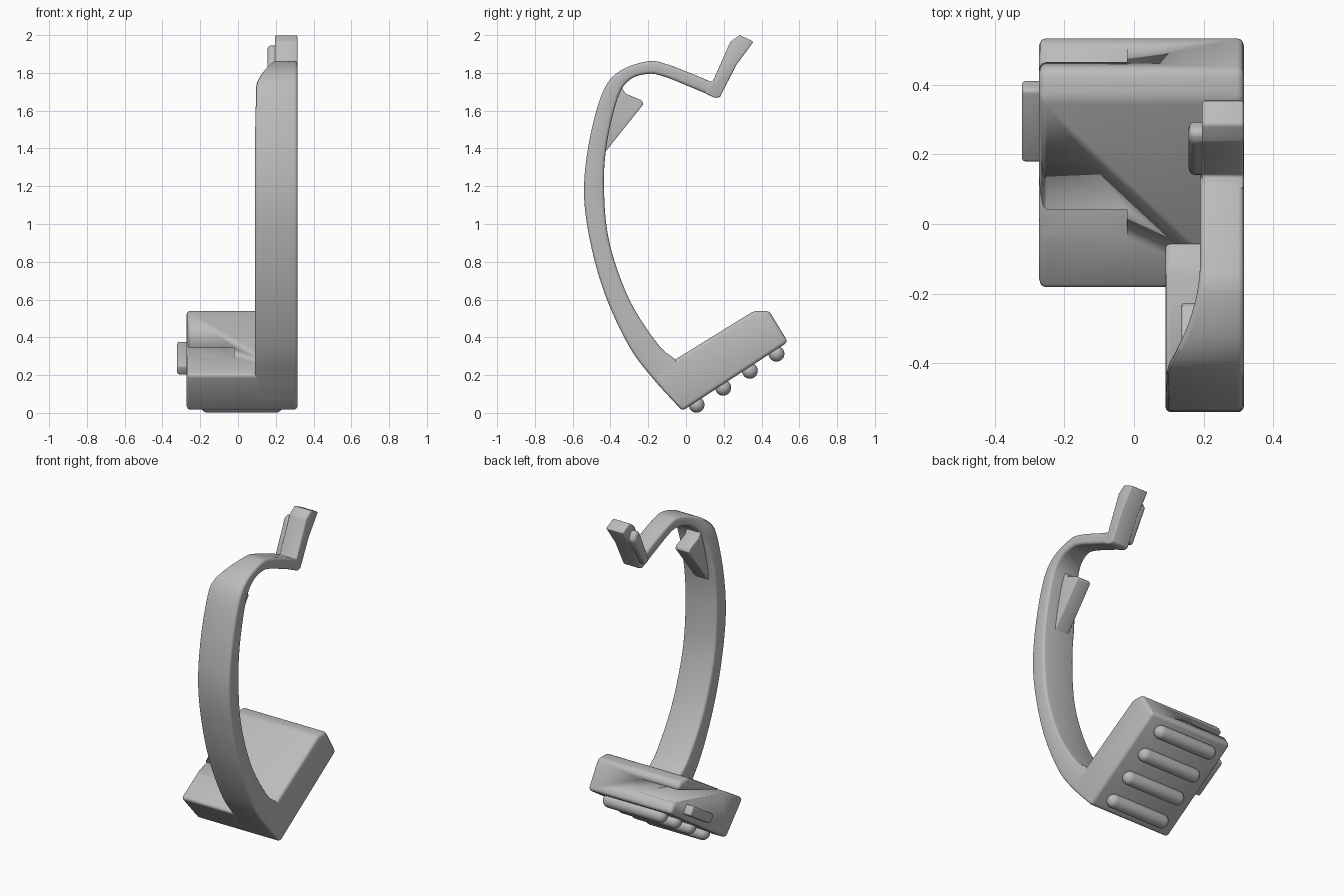
import bpy, bmesh, math
from mathutils import Vector

if "Cube" in bpy.data.objects:
    bpy.data.objects.remove(bpy.data.objects["Cube"], do_unlink=True)

grey = bpy.data.materials.new("plain grey")
grey.use_nodes = True
grey.diffuse_color = (0.5, 0.5, 0.5, 1)
grey.node_tree.nodes["Principled BSDF"].inputs["Base Color"].default_value = (0.5, 0.5, 0.5, 1)


def finish(bm, name, bevel=0.0, segments=3):
    """Turn a bmesh into a shaded object with rounded edges."""
    bmesh.ops.recalc_face_normals(bm, faces=bm.faces)
    mesh = bpy.data.meshes.new(name)
    bm.to_mesh(mesh)
    bm.free()
    mesh.materials.append(grey)
    obj = bpy.data.objects.new(name, mesh)
    bpy.context.collection.objects.link(obj)
    bpy.ops.object.select_all(action='DESELECT')
    obj.select_set(True)
    bpy.context.view_layer.objects.active = obj
    if bevel:
        mod = obj.modifiers.new("rounded edges", 'BEVEL')
        mod.width, mod.segments = bevel, segments
        mod.limit_method, mod.angle_limit = 'ANGLE', math.radians(28)
        bpy.ops.object.modifier_apply(modifier=mod.name)
    bpy.ops.object.shade_smooth_by_angle(angle=math.radians(35))
    return obj


def prism(name, profile, x0, x1, bevel=0.0):
    """Extrude a (y, z) profile from x0 to x1."""
    bm = bmesh.new()
    face = bm.faces.new([bm.verts.new((x0, y, z)) for y, z in profile])
    grown = bmesh.ops.extrude_face_region(bm, geom=[face])["geom"]
    moved = [v for v in grown if isinstance(v, bmesh.types.BMVert)]
    bmesh.ops.translate(bm, verts=moved, vec=(x1 - x0, 0, 0))
    return finish(bm, name, bevel)


def spline(points, steps=6):
    """Smooth curve through the points."""
    p = [Vector(q) for q in points]
    p = [2 * p[0] - p[1]] + p + [2 * p[-1] - p[-2]]
    out = []
    for a, b, c, d in zip(p, p[1:], p[2:], p[3:]):
        for i in range(steps):
            t = i / steps
            out.append(0.5 * (2 * b + (c - a) * t + (2 * a - 5 * b + 4 * c - d) * t * t
                              + (3 * b - a - 3 * c + d) * t ** 3))
    return out + [p[-2]]


# Block at the foot
block = prism("base_block", [(-0.19, 0.2), (0.36, 0.54), (0.44, 0.54), (0.54, 0.375), (-0.02, 0.01)],
              -0.272, 0.315, 0.02)

# Channel through the block, open at its right end
cutter = prism("slot_cutter", [(-0.12, 0.272), (-0.06, 0.288), (0.505, 0.435), (0.6, 0.46),
                               (0.6, 0.55), (0.465, 0.5), (0.02, 0.335), (-0.1, 0.292)], -0.4, -0.02)
cutter.hide_render = True
bpy.context.view_layer.objects.active = block
cut = block.modifiers.new("slot", 'BOOLEAN')
cut.object, cut.operation, cut.solver = cutter, 'DIFFERENCE', 'EXACT'
bpy.ops.object.modifier_apply(modifier=cut.name)
bpy.data.objects.remove(cutter, do_unlink=True)

# Curved strap, narrowing on its right side towards the top
outer = spline([(-0.02, 0.013), (-0.165, 0.17), (-0.3, 0.35), (-0.43, 0.63), (-0.51, 0.92),
                (-0.54, 1.18), (-0.51, 1.45), (-0.44, 1.7), (-0.35, 1.81), (-0.2, 1.862),
                (-0.1, 1.845), (0.02, 1.8), (0.14, 1.75)])
inner = spline([(0.03, 0.2), (-0.06, 0.285), (-0.15, 0.365), (-0.3, 0.6), (-0.405, 0.9),
                (-0.434, 1.18), (-0.42, 1.42), (-0.36, 1.67), (-0.295, 1.765), (-0.2, 1.795),
                (-0.12, 1.782), (0, 1.735), (0.155, 1.67)])


def right_edge(p):
    if p.y < 1.35:
        return 0.09
    u = min(1, max(0, (-0.1 - p.x) / 0.32))
    return 0.19 - 0.1 * u * u


bm = bmesh.new()
rings = []
for o, i in zip(outer, inner):
    corners = [(right_edge(o), *o), (0.315, *o), (0.315, *i), (right_edge(i), *i)]
    rings.append([bm.verts.new(c) for c in corners])
for a, b in zip(rings, rings[1:]):
    for k in range(4):
        n = (k + 1) % 4
        bm.faces.new((a[k], a[n], b[n], b[k]))
bm.faces.new(rings[0])
bm.faces.new(rings[-1])
finish(bm, "curved_strap", 0.016)

# Hooked tip and the small catch on its right side
prism("hook_tip", [(0.1, 1.765), (0.14, 1.752), (0.235, 1.965), (0.285, 2.0), (0.357, 1.965),
                   (0.265, 1.84), (0.18, 1.672), (0.155, 1.667), (0.1, 1.692)], 0.195, 0.315, 0.008)
prism("hook_catch", [(0.135, 1.72), (0.18, 1.7), (0.255, 1.83), (0.298, 1.9),
                     (0.27, 1.95), (0.235, 1.94)], 0.157, 0.22, 0.018)

# Wedge inside the strap
prism("inner_wedge", [(-0.445, 1.36), (-0.425, 1.385), (-0.225, 1.635), (-0.235, 1.655),
                      (-0.32, 1.69), (-0.345, 1.73), (-0.4, 1.7)], 0.137, 0.235, 0.006)

# Button on the right end of the block
along, across = Vector((0.848, 0.53)) * 0.123, Vector((-0.53, 0.848)) * 0.03
centre = Vector((0.295, 0.29))
prism("side_button", [centre + s * along + t * across for s, t in ((-1, -1), (1, -1), (1, 1), (-1, 1))],
      -0.322, -0.25, 0.012)

# Rounded grip ribs under the block
for n in range(4):
    bm = bmesh.new()
    bmesh.ops.create_uvsphere(bm, u_segments=24, v_segments=12, radius=0.042)
    for v in bm.verts:
        v.co = Vector((v.co.z, v.co.x, v.co.y))
    middle = [v for v in bm.verts if abs(v.co.x) < 0.001]
    # Split the sphere at its equator and pull the halves apart
    bmesh.ops.split_edges(bm, edges=[e for e in bm.edges if all(v in middle for v in e.verts)])
    for v in bm.verts:
        side = sum(f.calc_center_median().x for f in v.link_faces)
        v.co += Vector((0.02 + math.copysign(0.178, side), 0.056 + 0.141 * n, 0.043 + 0.09 * n))
    rims = [e for e in bm.edges if e.is_boundary]
    bmesh.ops.bridge_loops(bm, edges=rims)
    finish(bm, "grip_rib_%d" % (n + 1))
